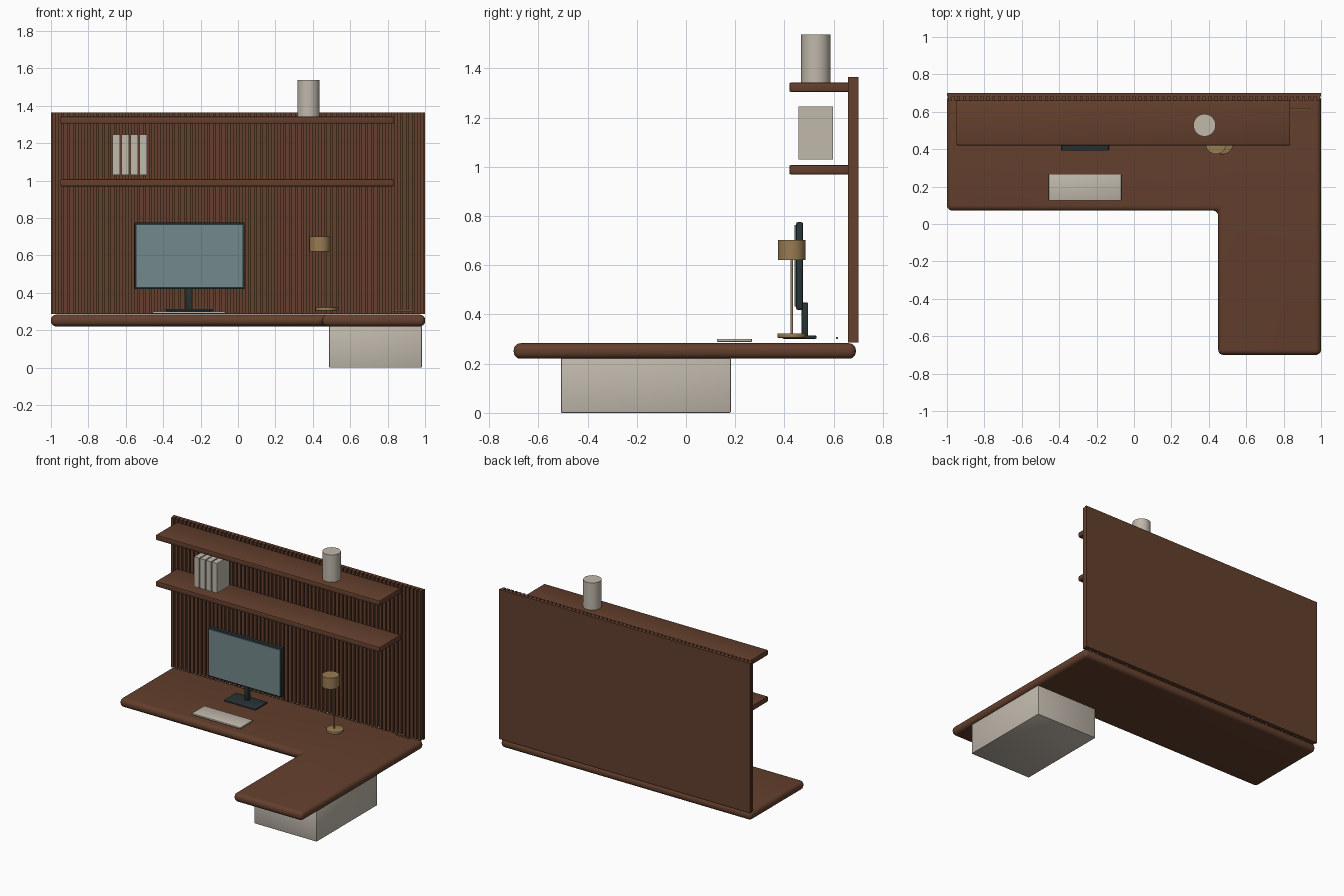
import bpy, bmesh
from mathutils import Vector

if "Cube" in bpy.data.objects:
    bpy.data.objects.remove(bpy.data.objects["Cube"])


def material(name, rgb):
    m = bpy.data.materials.new(name)
    m.diffuse_color = (*rgb, 1)
    m.use_nodes = True
    m.node_tree.nodes["Principled BSDF"].inputs["Base Color"].default_value = m.diffuse_color
    return m


WOOD = material("walnut_wood", (0.125, 0.050, 0.026))
CREAM = material("cream", (0.53, 0.48, 0.41))
DARK = material("dark_plastic", (0.022, 0.034, 0.036))
GLASS = material("screen_glass", (0.17, 0.25, 0.26))
BRASS = material("brass", (0.32, 0.20, 0.085))


def finish(bm, name, mat, bevel=0, segments=2):
    bmesh.ops.recalc_face_normals(bm, faces=bm.faces)
    me = bpy.data.meshes.new(name)
    bm.to_mesh(me)
    bm.free()
    me.materials.append(mat)
    ob = bpy.data.objects.new(name, me)
    bpy.context.collection.objects.link(ob)
    bpy.context.view_layer.objects.active = ob
    ob.select_set(True)
    if bevel:
        mod = ob.modifiers.new("rounded", 'BEVEL')
        mod.width, mod.segments = bevel, segments
        mod.limit_method = 'ANGLE'
        bpy.ops.object.modifier_apply(modifier=mod.name)
    bpy.ops.object.shade_smooth_by_angle(angle=0.6)
    ob.select_set(False)
    return ob


def add_box(bm, x, y, z):
    lo, hi = Vector((x[0], y[0], z[0])), Vector((x[1], y[1], z[1]))
    verts = bmesh.ops.create_cube(bm, size=1)["verts"]
    bmesh.ops.scale(bm, vec=hi - lo, verts=verts)
    bmesh.ops.translate(bm, vec=(lo + hi) / 2, verts=verts)


def box(name, mat, x, y, z, bevel=0, segments=2):
    bm = bmesh.new()
    add_box(bm, x, y, z)
    return finish(bm, name, mat, bevel, segments)


def cylinder(name, mat, x, y, z, r, sides=32, bevel=0):
    bm = bmesh.new()
    bmesh.ops.create_cone(bm, cap_ends=True, segments=sides, radius1=r,
                          radius2=r, depth=z[1] - z[0])
    bmesh.ops.translate(bm, vec=(x, y, (z[0] + z[1]) / 2), verts=bm.verts)
    return finish(bm, name, mat, bevel)


# L-shaped desktop with a bullnose edge
bm = bmesh.new()
outline = [(-1, 0.072), (0.45, 0.072), (0.45, -0.70), (1, -0.70), (1, 0.69), (-1, 0.69)]
face = bm.faces.new([bm.verts.new((x, y, 0.22)) for x, y in outline])
ext = bmesh.ops.extrude_face_region(bm, geom=[face])["geom"]
bmesh.ops.translate(bm, vec=(0, 0, 0.063),
                    verts=[v for v in ext if isinstance(v, bmesh.types.BMVert)])
finish(bm, "desktop", WOOD, 0.028, 5)

# drawer cabinet under the side wing
box("cabinet", CREAM, (0.487, 0.983), (-0.508, 0.182), (0, 0.222), 0.004)

# wall panel: backing board and vertical slats
box("back_board", WOOD, (-1, 1), (0.683, 0.70), (0.285, 1.364))
bm = bmesh.new()
count = 64
pitch = 2 / count
for i in range(count):
    x = -1 + pitch * (i + 0.5)
    add_box(bm, (x - 0.0105, x + 0.0105), (0.659, 0.684), (0.285, 1.364))
finish(bm, "wall_slats", WOOD)

# shelves
for name, z in (("lower_shelf", 0.969), ("upper_shelf", 1.304)):
    box(name, WOOD, (-0.95, 0.835), (0.42, 0.662), (z, z + 0.038), 0.006)

# books and vase
for i in range(4):
    x = -0.67 + 0.0475 * i
    box(f"book_{i + 1}", CREAM, (x, x + 0.04), (0.457, 0.597), (1.03, 1.245))
cylinder("vase", CREAM, 0.377, 0.528, (1.342, 1.538), 0.06)

# monitor
box("monitor_body", DARK, (-0.553, 0.036), (0.447, 0.476), (0.419, 0.775), 0.007)
box("monitor_screen", GLASS, (-0.542, 0.025), (0.441, 0.449), (0.432, 0.763))
box("monitor_neck", DARK, (-0.28, -0.248), (0.47, 0.496), (0.308, 0.448), 0.003)
box("monitor_base", DARK, (-0.387, -0.135), (0.392, 0.53), (0.301, 0.314), 0.004)

# keyboard
box("keyboard", CREAM, (-0.456, -0.068), (0.125, 0.268), (0.289, 0.301), 0.003)

# table lamp
cylinder("lamp_base", BRASS, 0.473, 0.43, (0.305, 0.323), 0.058, bevel=0.003)
cylinder("lamp_stem", BRASS, 0.468, 0.43, (0.32, 0.63), 0.005, 12)
cylinder("lamp_shade", BRASS, 0.438, 0.43, (0.621, 0.702), 0.056)

# thin rod lying at the back corner
box("pen", BRASS, (0.83, 0.94), (0.61, 0.617), (0.301, 0.308))
